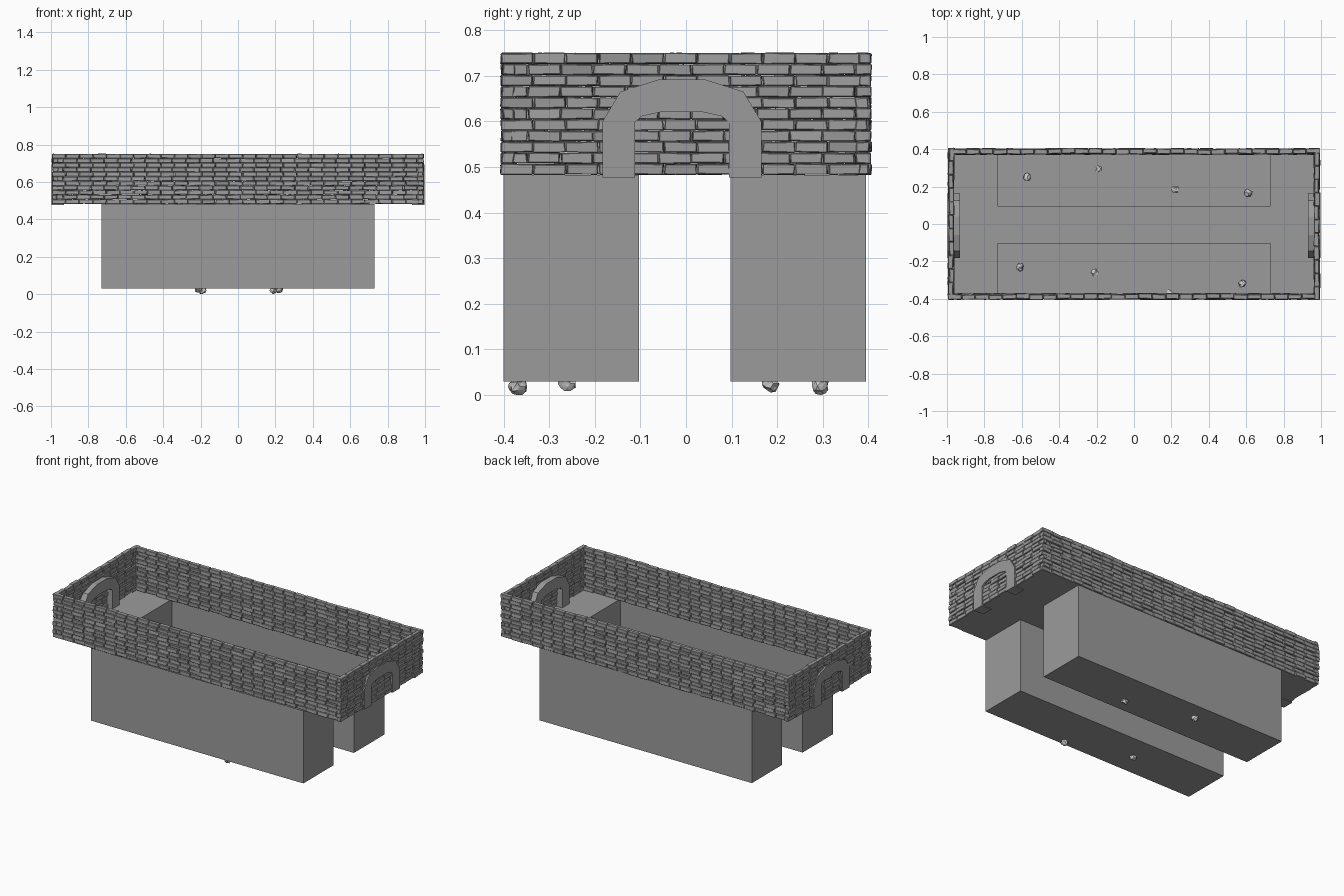
import bpy, bmesh, math, random
from mathutils import Vector, Matrix

if "Cube" in bpy.data.objects:
    bpy.data.objects.remove(bpy.data.objects["Cube"])

random.seed(7)

# Dark stone colour for everything except the pebbles
STONE = bpy.data.materials.new("dark_stone")
STONE.diffuse_color = (0.33, 0.33, 0.33, 1)
STONE.use_nodes = True
STONE.node_tree.nodes["Principled BSDF"].inputs["Base Color"].default_value = STONE.diffuse_color


def make_object(name, bm, material=STONE):
    mesh = bpy.data.meshes.new(name)
    bm.to_mesh(mesh)
    bm.free()
    if material:
        mesh.materials.append(material)
    obj = bpy.data.objects.new(name, mesh)
    bpy.context.collection.objects.link(obj)
    return obj


def quad(bm, *pts):
    bm.faces.new([bm.verts.new(p) for p in pts])


# Basin floor: a thin sheet with two rectangular openings leading into troughs
Z, BOTTOM = 0.482, 0.03
X0, X1 = -0.73, 0.73
TROUGHS = {"front_trough": (-0.40, -0.103), "back_trough": (0.097, 0.395)}
bm = bmesh.new()
for x0, x1, y0, y1 in ((-0.985, X0, -0.40, 0.395), (X1, 0.985, -0.40, 0.395),
                       (X0, X1, -0.103, 0.097)):
    quad(bm, (x0, y0, Z), (x1, y0, Z), (x1, y1, Z), (x0, y1, Z))
make_object("basin_floor", bm)

# Deep troughs, open at the top
for name, (y0, y1) in TROUGHS.items():
    bm = bmesh.new()
    bmesh.ops.create_cube(bm, size=1, matrix=Matrix.Translation(
        ((X0 + X1) / 2, (y0 + y1) / 2, (Z + BOTTOM) / 2)) @
        Matrix.Diagonal((X1 - X0, y1 - y0, Z - BOTTOM, 1)))
    bm.normal_update()
    top = [f for f in bm.faces if f.normal.z > 0.9]
    bmesh.ops.delete(bm, geom=top, context='FACES_ONLY')
    make_object(name, bm)

# Brick walls: staggered rows of slightly uneven, chipped blocks
ROWS, ROW_H, BRICK_L = 11, 0.0243, 0.0735


def brick_wall(name, length, centre, angle, depth=0.026):
    bm = bmesh.new()
    count = round(length / BRICK_L)
    step = length / count
    for r in range(ROWS):
        shift = 0.012 if r % 2 else -0.012
        edges = [-length / 2 + shift + step * i for i in range(count + 1)]
        # Alternate rows break the joints by half a brick
        if r % 2:
            edges = [edges[0]] + [e + step / 2 for e in edges[:-1]] + [edges[-1]]
        for a, b in zip(edges, edges[1:]):
            size = (b - a - 0.002, depth, ROW_H - 0.001)
            pos = Vector(((a + b) / 2, random.uniform(-0.004, 0.004),
                          0.483 + ROW_H * (r + 0.5)))
            for v in bmesh.ops.create_cube(bm, size=1)["verts"]:
                v.co = Vector([c * s for c, s in zip(v.co, size)]) + pos
                v.co += Vector((random.uniform(-0.002, 0.002),
                                random.uniform(-0.003, 0.003),
                                random.uniform(-0.0015, 0.001)))
    bmesh.ops.bevel(bm, geom=bm.edges[:], offset=0.002, segments=1,
                    affect='EDGES', profile=0.5)
    bm.transform(Matrix.Translation(centre) @ Matrix.Rotation(angle, 4, 'Z'))
    make_object(name, bm)


brick_wall("front_brick_wall", 1.965, (0, -0.388, 0), 0)
brick_wall("back_brick_wall", 1.965, (0, 0.388, 0), math.pi)
brick_wall("right_brick_wall", 0.79, (0.978, 0, 0), math.pi / 2)
brick_wall("left_brick_wall", 0.79, (-0.978, 0, 0), -math.pi / 2)

# Arched surrounds passing through the two end walls
OUTER = [(0.174, 0.477), (0.174, 0.60), (0.135, 0.665), (0.05, 0.692)]
INNER = [(0.103, 0.477), (0.103, 0.598), (0.088, 0.611), (0.043, 0.621)]


def arch(name, x0, x1):
    mirror = lambda half: half + [(-y, z) for y, z in reversed(half)]
    bm = bmesh.new()
    out = [bm.verts.new((x0, y - 0.009, z)) for y, z in mirror(OUTER)]
    inn = [bm.verts.new((x0, y - 0.009, z)) for y, z in mirror(INNER)]
    faces = [bm.faces.new((out[i], out[i + 1], inn[i + 1], inn[i]))
             for i in range(len(out) - 1)]
    new = bmesh.ops.extrude_face_region(bm, geom=faces, use_keep_orig=True)["geom"]
    bmesh.ops.translate(bm, vec=(x1 - x0, 0, 0),
                        verts=[g for g in new if isinstance(g, bmesh.types.BMVert)])
    bmesh.ops.recalc_face_normals(bm, faces=bm.faces[:])
    make_object(name, bm)


arch("right_arch", 0.93, 0.998)
arch("left_arch", -0.998, -0.93)

# Rough pale pebbles: the middle pairs poke out below the troughs
PEBBLES = [(-0.57, 0.25, 0.055), (-0.19, 0.295, 0.019), (0.22, 0.185, 0.025),
           (0.61, 0.165, 0.055), (-0.61, -0.23, 0.055), (-0.21, -0.26, 0.025),
           (0.19, -0.37, 0.019), (0.58, -0.32, 0.055)]
for i, (x, y, z) in enumerate(PEBBLES):
    bm = bmesh.new()
    bmesh.ops.create_icosphere(bm, subdivisions=2, radius=0.021)
    for v in bm.verts:
        v.co *= random.uniform(0.7, 1.15)
        v.co.z *= 0.9
    low = min(v.co.z for v in bm.verts)
    bm.transform(Matrix.Translation((x, y, -low if z < 0.02 else max(z, -low))))
    make_object(f"pebble_{i + 1}", bm, None)
